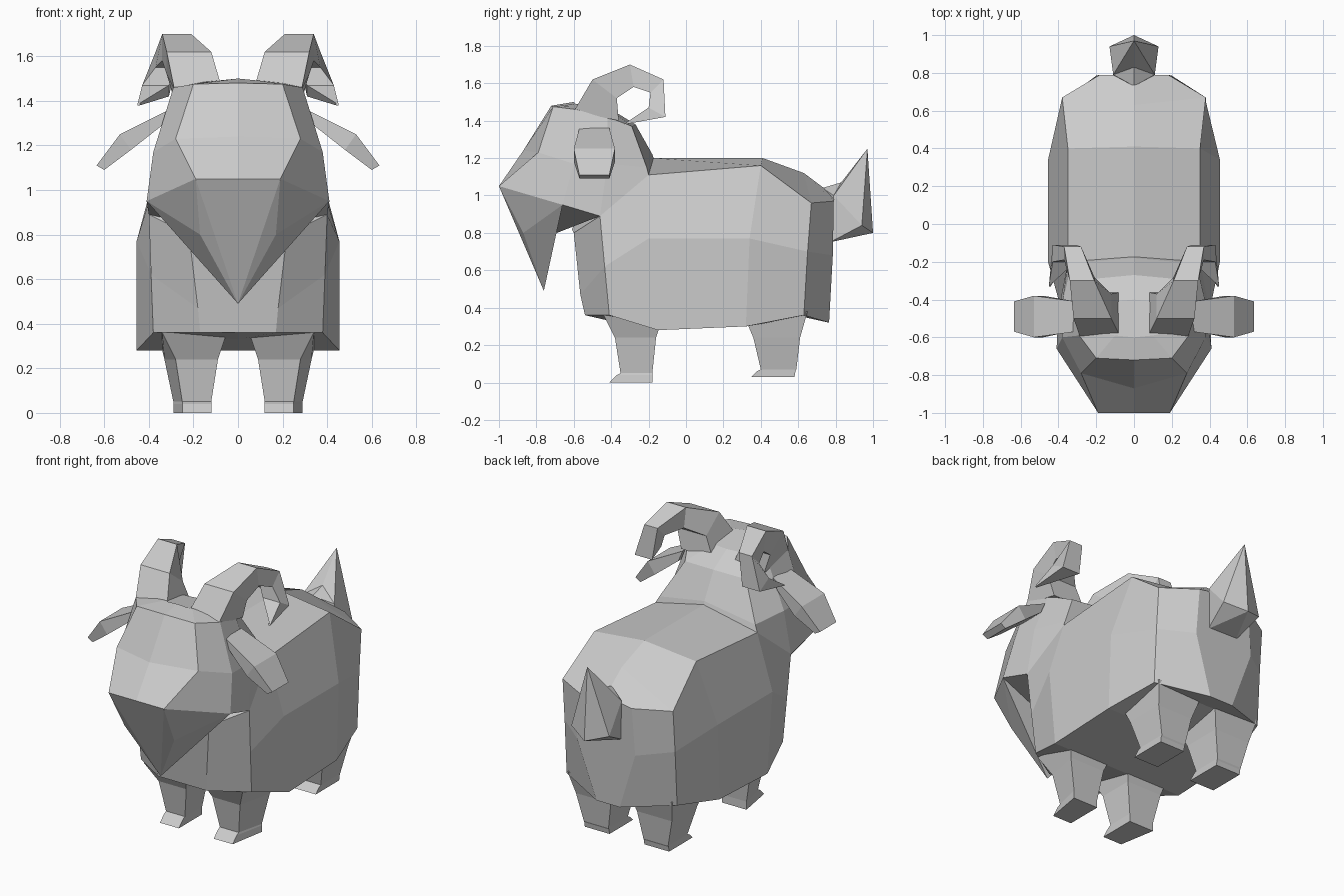
import bpy, bmesh

wool = bpy.data.materials.new("light grey")
wool.diffuse_color = (0.6, 0.6, 0.6, 1)


def finish(bm, name):
    bmesh.ops.recalc_face_normals(bm, faces=bm.faces)
    mesh = bpy.data.meshes.new(name)
    bm.to_mesh(mesh)
    bm.free()
    mesh.materials.append(wool)
    obj = bpy.data.objects.new(name, mesh)
    bpy.context.collection.objects.link(obj)


def loft(name, rings, sx=1):
    """Skin closed rings of equal length and cap both ends."""
    bm = bmesh.new()
    rows = [[bm.verts.new((x * sx, y, z)) for x, y, z in r] for r in rings]
    n = len(rows[0])
    for a, b in zip(rows, rows[1:]):
        for i in range(n):
            j = (i + 1) % n
            bm.faces.new((a[i], a[j], b[j], b[i]))
    bm.faces.new(rows[0])
    bm.faces.new(rows[-1])
    bmesh.ops.remove_doubles(bm, verts=bm.verts, dist=0.001)
    finish(bm, name)


def mirror_ring(h):
    """Close a half ring whose first and last points lie on x = 0."""
    return h + [(-x, y, z) for x, y, z in h[-2:0:-1]]


def hull(name, points):
    """Faceted convex block from right-half points, mirrored in x."""
    bm = bmesh.new()
    for p in {(s * x, y, z) for x, y, z in points for s in (-1, 1)}:
        bm.verts.new(p)
    res = bmesh.ops.convex_hull(bm, input=bm.verts)
    junk = {v for v in res["geom_interior"] if isinstance(v, bmesh.types.BMVert)}
    bmesh.ops.delete(bm, geom=list(junk), context='VERTS')
    bmesh.ops.dissolve_limit(bm, angle_limit=0.03, verts=bm.verts, edges=bm.edges)
    finish(bm, name)


# Body: half sections from chest to rump (top, shoulder, side, belly edge, belly)
body = [
    [(0, -.61, .82), (.22, -.60, .80), (.18, -.565, .47), (.17, -.54, .36), (0, -.54, .36)],
    [(0, -.46, 1.1), (.40, -.46, .89), (.39, -.435, .62), (.38, -.41, .36), (0, -.41, .33)],
    [(0, -.18, 1.2), (.35, -.20, 1.11), (.455, -.20, .77), (.455, -.15, .28), (0, -.15, .28)],
    [(0, .41, 1.2), (.35, .40, 1.16), (.455, .34, .77), (.455, .32, .30), (0, .32, .30)],
    [(0, .63, 1.12), (.38, .67, .96), (.38, .65, .70), (.38, .63, .36), (0, .63, .35)],
    [(0, .79, 1.0), (.18, .79, .97), (.20, .785, .68), (.08, .765, .32), (0, .765, .32)],
]
loft("body", [mirror_ring(h) for h in body])

# Head with neck: levels from jaw to crown (face, brow, cheek, neck, nape)
head = [
    [(0, -.69, .80)] * 6,
    [(0, -1, 1.05), (.19, -1, 1.05), (.41, -.66, .95), (.40, -.46, .89),
     (.35, -.20, 1.11), (0, -.17, 1.19)],
    [(0, -.87, 1.24), (.28, -.79, 1.23), (.38, -.60, 1.17), (.38, -.42, 1.17),
     (.33, -.21, 1.15), (0, -.18, 1.22)],
    [(0, -.72, 1.48), (.20, -.71, 1.475), (.29, -.59, 1.46), (.28, -.42, 1.42),
     (.21, -.29, 1.37), (0, -.27, 1.38)],
    [(0, -.60, 1.50), (.10, -.59, 1.49), (.20, -.57, 1.48), (.20, -.44, 1.47),
     (.10, -.41, 1.46), (0, -.40, 1.46)],
]
loft("head", [mirror_ring(h) for h in head])

# Beard
hull("beard", [(.19, -1, 1.05), (.17, -.87, .80), (0, -.76, .49),
               (.41, -.66, .95), (0, -.69, .80)])

# Tail and its root
hull("tail", [(0, .97, 1.25), (0, 1, .80), (.13, .94, .84), (0, .83, 1.07),
              (.11, .79, 1.0), (.10, .77, .75)])
hull("tail_root", [(.11, .79, 1.0), (0, .83, 1.07), (0, .73, 1.04), (.10, .77, .75)])

# Horn sections: outer y, z, inner y, z, x range
horn = [(-.60, 1.45, -.36, 1.40, .07, .285), (-.50, 1.62, -.37, 1.52, .12, .32),
        (-.30, 1.70, -.28, 1.58, .21, .34), (-.12, 1.62, -.19, 1.55, .28, .37),
        (-.11, 1.42, -.20, 1.47, .31, .43), (-.33, 1.38, -.32, 1.39, .44, .45)]
# Ear sections: upper x, z, lower x, z, y range
ear = [(.31, 1.36, .34, 1.29, -.57, -.41), (.53, 1.25, .48, 1.18, -.60, -.38),
       (.635, 1.11, .60, 1.09, -.57, -.41)]
# Leg sections: z, x range, y range, narrowing of the front outer corner
front_leg = [(.36, .05, .36, -.44, -.12, .02), (.24, .09, .33, -.38, -.16, .05),
             (.05, .12, .29, -.35, -.18, .04), (.04, .12, .29, -.37, -.18, .04),
             (0, .12, .29, -.41, -.18, .04)]
hind_leg = [(.38, .05, .36, .30, .65, 0), (.24, .09, .33, .36, .61, 0),
            (.07, .12, .29, .40, .59, 0), (.06, .12, .29, .38, .585, 0),
            (.03, .12, .29, .35, .58, 0)]

for side, s in (("right", 1), ("left", -1)):
    loft(side + "_horn", [[(a, oy, oz), (b, oy, oz), (b, iy, iz), (a, iy, iz)]
                          for oy, oz, iy, iz, a, b in horn], s)
    loft(side + "_ear", [[(ux, c, uz), (ux, d, uz), (lx, d, lz), (lx, c, lz)]
                         for ux, uz, lx, lz, c, d in ear], s)
    for kind, leg in (("front", front_leg), ("hind", hind_leg)):
        loft(f"{side}_{kind}_leg", [[(a, c, z), (b - t, c, z), (b, d, z), (a, d, z)]
                                    for z, a, b, c, d, t in leg], s)
